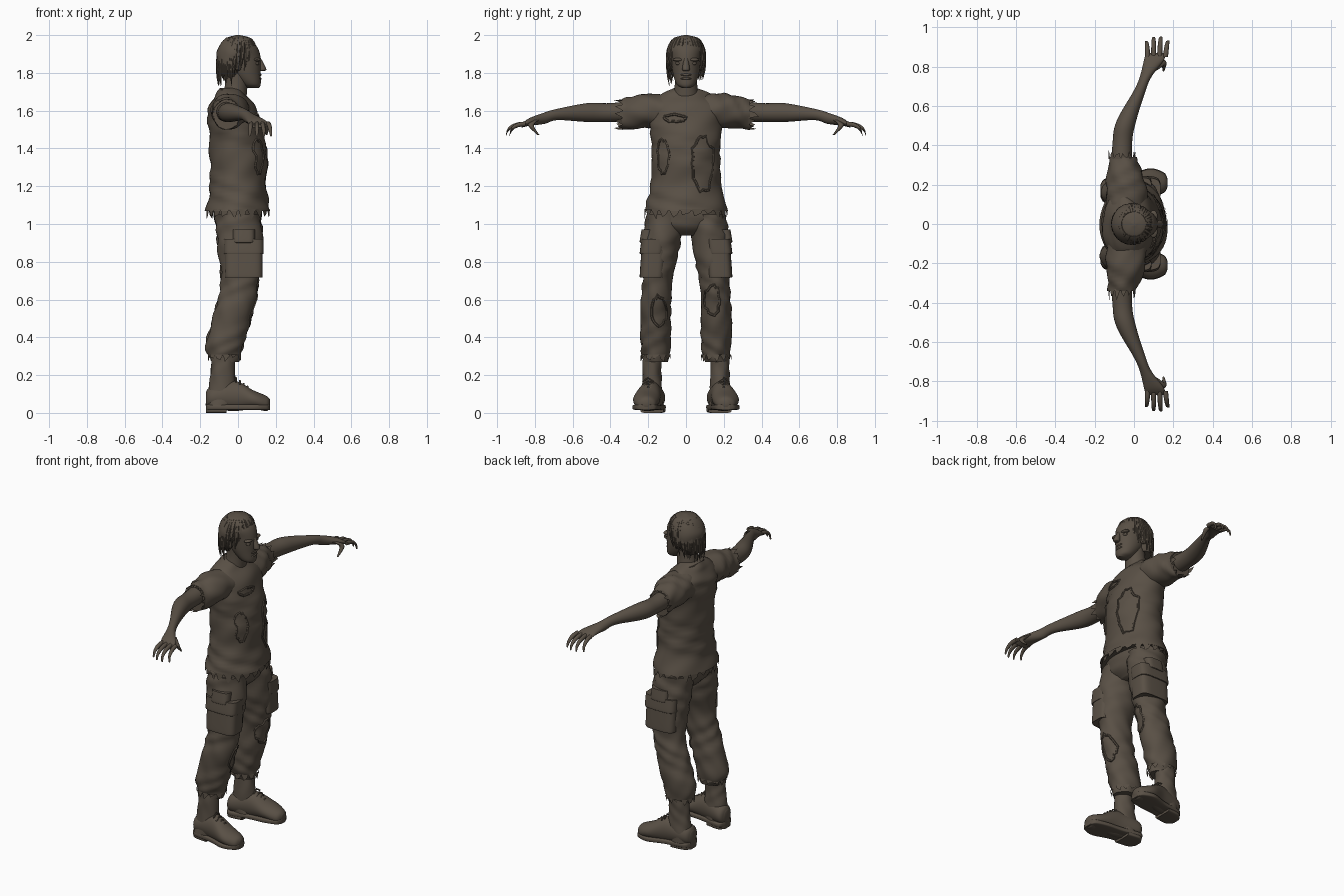
import bpy, bmesh, math, random
from mathutils import Matrix, Vector
from mathutils.bvhtree import BVHTree

random.seed(4)
if "Cube" in bpy.data.objects:
    bpy.data.objects.remove(bpy.data.objects["Cube"], do_unlink=True)

material = bpy.data.materials.new("dusty brown")
material.use_nodes = True
material.diffuse_color = (.1, .08, .06, 1)
shader = material.node_tree.nodes["Principled BSDF"]
shader.inputs["Base Color"].default_value = material.diffuse_color
shader.inputs["Roughness"].default_value = .9
AXES = {"x": (1, 2, 0), "y": (0, 2, 1), "z": (0, 1, 2)}


def finish(name, bm):
    bmesh.ops.recalc_face_normals(bm, faces=bm.faces)
    tree = BVHTree.FromBMesh(bm)
    mesh = bpy.data.meshes.new(name)
    bm.to_mesh(mesh)
    bm.free()
    mesh.materials.append(material)
    bpy.context.collection.objects.link(bpy.data.objects.new(name, mesh))
    return tree


def blend(rows, position):
    """Smooth interpolation through the section rows."""
    index = min(int(position), len(rows) - 2)
    f = position - index
    near = [rows[max(0, min(len(rows) - 1, index + k))] for k in (-1, 0, 1, 2)]
    return [b + f / 2 * (c - a + f * (2 * a - 5 * b + 4 * c - d + f * (3 * (b - c) + d - a)))
            for a, b, c, d in zip(*near)]


def signed_power(value, exponent):
    return math.copysign(abs(value) ** exponent, value)


def loft(name, rows, axis="z", side=1, folds=0, power=2, sides=36, steps=8):
    """Skin oval sections (x, y, z, radius, radius) with cloth folds."""
    bm = bmesh.new()
    u, v, along = AXES[axis]
    rings = []
    for step in range((len(rows) - 1) * steps + 1):
        row = blend(rows, step / steps)
        ring = []
        for j in range(sides):
            angle = math.tau * j / sides
            height = row[along]
            fold = folds * (math.sin(2 * angle + 55 * height + 2 * math.sin(angle + 17 * height + side))
                            + .6 * math.sin(5 * angle - 38 * height + side))
            point = Vector(row[:3])
            point[u] += (row[3] + fold) * signed_power(math.cos(angle), 2 / power)
            point[v] += (row[4] + fold) * signed_power(math.sin(angle), 2 / power)
            point.y *= side
            ring.append(bm.verts.new(point))
        rings.append(ring)
    for ring, following in zip(rings, rings[1:]):
        for j in range(sides):
            k = (j + 1) % sides
            bm.faces.new((ring[j], ring[k], following[k], following[j]))
    bm.faces.new(rings[0])
    bm.faces.new(rings[-1])
    return finish(name, bm)


def blob(name, centre, radii):
    """Ellipsoid for small rounded features."""
    bm = bmesh.new()
    place = Matrix.Translation(centre) @ Matrix.Diagonal((*radii, 1))
    bmesh.ops.create_uvsphere(bm, u_segments=16, v_segments=10, radius=1, matrix=place)
    finish(name, bm)


def cords(name, paths, radius, closed=False, taper=None):
    """Round cords along paths, thinned by the taper rule."""
    data = bpy.data.curves.new(name, "CURVE")
    data.dimensions = "3D"
    data.bevel_depth = radius
    data.bevel_resolution = 1
    data.use_fill_caps = True
    for path in paths:
        line = data.splines.new("POLY")
        line.points.add(len(path) - 1)
        line.use_cyclic_u = closed
        for i, (point, place) in enumerate(zip(line.points, path)):
            point.co = (*place, 1)
            point.radius = taper(i / (len(path) - 1)) if taper else 1
    data.materials.append(material)
    cord = bpy.data.objects.new(name, data)
    bpy.context.collection.objects.link(cord)
    bpy.ops.object.select_all(action="DESELECT")
    bpy.context.view_layer.objects.active = cord
    cord.select_set(True)
    bpy.ops.object.convert(target="MESH")


def tatters(name, row, axis, drop, count, side=1):
    """Ragged pointed strips hanging from an oval edge."""
    bm = bmesh.new()
    u, v, along = AXES[axis]
    outward = 1 if axis == "y" else -1
    for j in range(count):
        length = random.uniform(.3, 1) * drop
        strip = []
        for offset, fall in ((-.5, -.01), (.5, -.01), (.3, length / 2), (random.uniform(-.4, .3), length)):
            angle = math.tau * (j + offset) / count
            point = Vector(row[:3])
            point[u] += row[3] * math.cos(angle)
            point[v] += row[4] * math.sin(angle)
            point[along] += outward * fall
            point.y *= side
            strip.append(bm.verts.new(point))
        bm.faces.new(strip)
    finish(name, bm)


def tear(name, cloth, y, z, half_width, half_height):
    """Frayed rim of a hole, draped on the front of the cloth."""
    rim = []
    for i in range(24):
        angle = math.tau * i / 24
        reach = random.uniform(.85, 1.1)
        start = Vector((1, y + half_width * reach * math.cos(angle), z + half_height * reach * math.sin(angle)))
        hit = cloth.ray_cast(start, Vector((-1, 0, 0)))[0]
        if hit:
            rim.append(hit)
    cords(name, [rim], .007, closed=True)


# Shirt, collar and ragged hem
hem = (0, 0, 1.07, .17, .22)
shirt = loft("shirt", [hem, (0, 0, 1.2, .15, .19), (0, 0, 1.4, .15, .18), (-.03, 0, 1.6, .13, .2),
                       (-.04, 0, 1.68, .08, .14), (-.04, 0, 1.72, .05, .06)], folds=.004, sides=56)
tatters("shirt_hem", hem, "z", .05, 22)
turn = [math.tau * i / 24 for i in range(24)]
cords("collar", [[(.07 * math.cos(a) - .02, .09 * math.sin(a), 1.68 - .03 * math.cos(a)) for a in turn]],
      .012, closed=True)
tear("chest_tear", shirt, .09, 1.32, .06, .15)
tear("side_tear", shirt, -.12, 1.36, .03, .09)
tear("upper_tear", shirt, -.06, 1.56, .06, .02)
loft("trouser_seat", [(0, 0, .94, .07, .1), (0, 0, 1, .12, .2), (0, 0, 1.12, .13, .2)], folds=.002)

# Neck, head and face
loft("neck", [(-.03, 0, 1.6, .07, .08), (-.01, 0, 1.73, .06, .06), (0, 0, 1.82, .06, .06)])
loft("head", [(.08, 0, 1.72, .03, .02), (.07, 0, 1.74, .05, .05), (.04, 0, 1.8, .08, .07),
              (.02, 0, 1.88, .1, .08), (0, 0, 1.94, .1, .09), (0, 0, 1.98, .05, .05)])
loft("nose", [(.12, 0, 1.81, .01, .01), (.13, 0, 1.82, .02, .02), (.11, 0, 1.88, .01, .01)], sides=12)
for name, height in (("upper_lip", 1.79), ("lower_lip", 1.77)):
    blob(name, (.11, 0, height), (.015, .03, .008))
for side, tag in ((1, "left"), (-1, "right")):
    blob(tag + "_brow", (.1, side * .04, 1.87), (.02, .03, .01))
    blob(tag + "_eye", (.1, side * .04, 1.85), (.012, .016, .009))
    blob(tag + "_ear", (0, side * .08, 1.84), (.02, .015, .03))

# Hair cap and hanging locks
loft("hair_cap", [(-.05, 0, 1.78, .05, .07), (-.03, 0, 1.86, .08, .1), (-.01, 0, 1.92, .1, .1),
                  (0, 0, 1.98, .07, .07), (0, 0, 2, .01, .01)], folds=.001)
locks = []
for i in range(54):
    angle = math.tau * i / 54 + random.uniform(-.05, .05)
    forward = math.cos(angle)
    tip = random.uniform(-.03, .02) + (1.8 + .07 * forward if forward > -.2 else 1.76)
    lock = []
    for step in range(8):
        bend = step / 7
        spread = .1 * math.sin(.6 + 1.4 * bend)
        lock.append((spread * forward - .015 * bend, spread * math.sin(angle), 1.98 + (tip - 1.98) * bend ** 1.3))
    locks.append(lock)
cords("hair_locks", locks, .011, taper=lambda t: 1 - t ** 3 * .9)

FINGERS = ("little", "ring", "middle", "index")
for side, tag in ((1, "left"), (-1, "right")):
    # Sleeve with frayed cuff
    cuff = (-.06, .34, 1.58, .07, .08)
    loft(tag + "_sleeve", [(-.04, .06, 1.6, .1, .08), (-.04, .2, 1.6, .1, .09), cuff],
         axis="y", side=side, folds=.004)
    tatters(tag + "_sleeve_cuff", cuff, "y", .05, 13, side)

    # Bare arm, palm and fingers
    loft(tag + "_arm", [(-.06, .2, 1.6, .06, .06), (-.06, .4, 1.59, .05, .05), (-.04, .52, 1.59, .05, .05),
                        (.03, .68, 1.58, .03, .03), (.06, .75, 1.56, .03, .03), (.1, .83, 1.54, .05, .02),
                        (.11, .87, 1.52, .05, .01)], axis="y", side=side, sides=24)
    for i, finger in enumerate(FINGERS):
        base = .07 + .03 * i
        reach = .08 + .025 * math.sin(i)
        joints = []
        for step in range(5):
            bend = step / 4
            joints.append((base + (base - .1) * bend / 4, .85 + reach * math.sin(bend * math.pi / 2),
                           1.53 - .06 * bend ** 2, .013 - .007 * bend ** 2, .013 - .007 * bend ** 2))
        loft(f"{tag}_{finger}_finger", joints, axis="y", side=side, sides=10, steps=3)
    loft(tag + "_thumb", [(.11, .8, 1.55, .02, .02), (.15, .82, 1.52, .015, .015), (.15, .78, 1.47, .005, .005)],
         side=side, sides=12)

    # Trouser leg with gathered cuff
    leg = loft(tag + "_trouser_leg", [(0, .11, 1.05, .12, .1), (.01, .13, .9, .12, .1), (.01, .15, .7, .1, .08),
                                      (-.02, .16, .55, .1, .08), (-.07, .16, .36, .1, .08),
                                      (-.07, .16, .27, .07, .06)], side=side, folds=.004)
    tatters(tag + "_trouser_cuff", (-.07, .16, .3, .09, .08), "z", .03, 13, side)
    tear(tag + "_knee_tear", leg, side * .14, .6 - .03 * (1 - side), .04, .08)

    # Cargo pockets wrapped round the thigh
    for part, bottom, top, depth in (("cargo_pocket", .72, .87, .1), ("pocket_flap", .84, .92, .105),
                                     ("upper_pocket", .9, .97, .06)):
        loft(f"{tag}_{part}", [(.03, .18, bottom, depth - .005, .06), (.03, .18, bottom + .01, depth, .065),
                               (.03, .17, top, depth, .065)], side=side, power=4)

    # Boot shaft, foot, sole, heel and laces
    loft(tag + "_boot_shaft", [(-.08, .18, .3, .06, .05), (-.08, .18, .2, .065, .05), (-.09, .18, .04, .08, .06)],
         side=side, folds=.002)
    foot = [(-.17, .17, .07, .03, .04), (-.14, .17, .08, .06, .06), (-.02, .19, .09, .06, .08),
            (.08, .21, .07, .07, .05), (.15, .21, .05, .05, .04), (.17, .21, .05, .02, .02)]
    loft(tag + "_boot_foot", foot, axis="x", side=side)
    sole = [(x, y, .03, width + .003, .015) for x, y, _, width, _ in foot]
    loft(tag + "_boot_sole", sole, axis="x", side=side, power=5)
    heel = [(x, y, .015, width, .015) for x, y, _, width, _ in foot[:2]]
    heel.append((-.06, .18, .015, .06, .015))
    loft(tag + "_boot_heel", heel, axis="x", side=side, power=5)
    laces = []
    for row in range(4):
        laces.append([(.05 - .02 * row, side * (.2 + .03 * k), .14 + .015 * row - .02 * abs(k)) for k in (-1, 0, 1)])
    cords(tag + "_boot_laces", laces, .005)

# Smooth shading with sharp edges kept
bpy.ops.object.select_all(action="DESELECT")
for part in bpy.context.scene.objects:
    if part.type == "MESH":
        part.select_set(True)
        bpy.context.view_layer.objects.active = part
bpy.ops.object.shade_smooth_by_angle(angle=math.radians(45))
